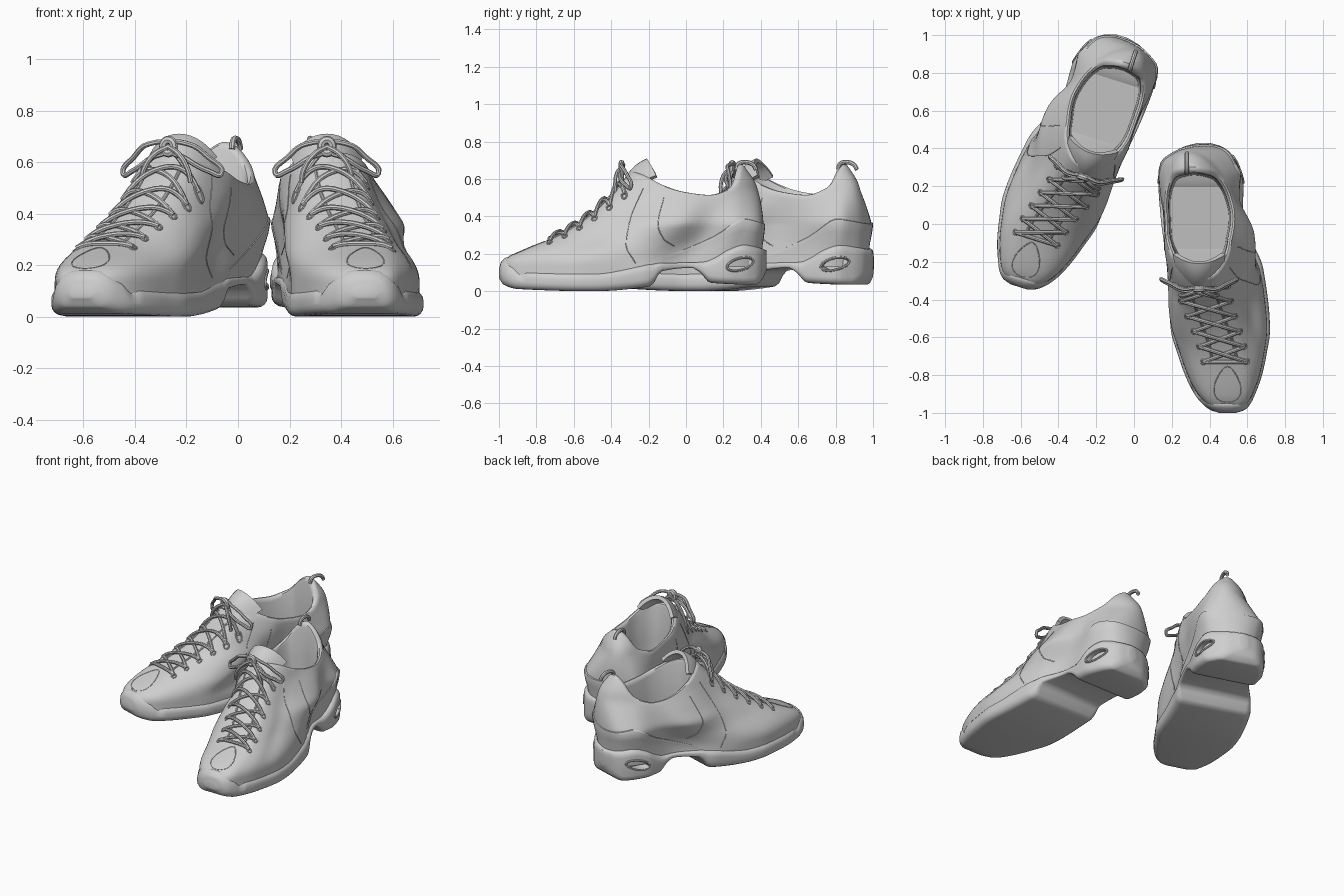
import bpy, bmesh
from math import pi, cos, sin, radians
from mathutils import Vector, Matrix
from mathutils.bvhtree import BVHTree

if "Cube" in bpy.data.objects:
    bpy.data.objects.remove(bpy.data.objects["Cube"])

grey = bpy.data.materials.new("plain grey")
grey.use_nodes = True
grey.diffuse_color = (0.62, 0.62, 0.62, 1)
grey.node_tree.nodes["Principled BSDF"].inputs["Base Color"].default_value = (0.62, 0.62, 0.62, 1)

parts, cutters = [], []


def smooth(table, t):
    """Monotone cubic interpolation through (position, value) pairs."""
    if t <= table[0][0]:
        return table[0][1]
    if t >= table[-1][0]:
        return table[-1][1]
    slopes = [(b[1] - a[1]) / (b[0] - a[0]) for a, b in zip(table, table[1:])]
    k = max(j for j in range(len(slopes)) if table[j][0] <= t)

    def tangent(j):
        if j == 0 or j == len(slopes):
            return slopes[min(j, len(slopes) - 1)]
        p, q = slopes[j - 1], slopes[j]
        return 0 if p * q <= 0 else 2 * p * q / (p + q)
    (x0, y0), (x1, y1) = table[k], table[k + 1]
    h = x1 - x0
    s = (t - x0) / h
    return (y0 + (y1 - y0) * s * s * (3 - 2 * s)
            + h * tangent(k) * s * (1 - s) ** 2 - h * tangent(k + 1) * s * s * (1 - s))


def add_object(name, data):
    obj = bpy.data.objects.new(name, data)
    bpy.context.scene.collection.objects.link(obj)
    parts.append(obj)
    return obj


def loft(name, rings, closed=True):
    """Skin a list of point rings; closed rings get ladder caps at both ends."""
    bm = bmesh.new()
    rows = [[bm.verts.new(p) for p in ring] for ring in rings]
    n = len(rows[0])
    for a, b in zip(rows, rows[1:]):
        for i in range(n if closed else n - 1):
            j = (i + 1) % n
            bm.faces.new((a[i], a[j], b[j], b[i]))
    if closed:
        for row in (rows[0], rows[-1]):
            for i in range(n // 2):
                ids = dict.fromkeys((i, i + 1, n - i - 1, (n - i) % n))
                if len(ids) > 2:
                    bm.faces.new([row[k] for k in ids])
    bmesh.ops.recalc_face_normals(bm, faces=bm.faces)
    tree = BVHTree.FromBMesh(bm)
    mesh = bpy.data.meshes.new(name)
    bm.to_mesh(mesh)
    bm.free()
    return add_object(name, mesh), tree


def tube(name, points, radius, cyclic=False):
    data = bpy.data.curves.new(name, 'CURVE')
    data.dimensions = '3D'
    data.bevel_depth, data.bevel_resolution, data.resolution_u = radius, 2, 5
    data.use_fill_caps = True
    spline = data.splines.new('BEZIER')
    spline.bezier_points.add(len(points) - 1)
    for bp, p in zip(spline.bezier_points, points):
        bp.co = p
    for bp in spline.bezier_points:
        bp.handle_left_type = bp.handle_right_type = 'AUTO'
    spline.use_cyclic_u = cyclic
    return add_object(name, data)


def drop(tree, x, y):
    hit = tree.ray_cast(Vector((x, y, 2)), Vector((0, 0, -1)))[0]
    return hit if hit else Vector((x, y, 0.4))


def seam(name, tree, flat, side=0, radius=0.0025, cyclic=False):
    """Thin ridge projected down (side 0) or inward from +x or -x."""
    points = []
    for a, b in flat:
        if side:
            hit = tree.ray_cast(Vector((0.4 + side * 2, a, b)), Vector((-side, 0, 0)))[0]
        else:
            hit = drop(tree, a, b)
        if hit:
            points.append(hit)
    if len(points) > 2:
        tube(name, points, radius, cyclic)


# Footprint edges and centre line, by y
inner_edge = [(-1, .45), (-.985, .405), (-.955, .365), (-.9, .32), (-.8, .27), (-.7, .235), (-.56, .195),
              (-.24, .175), (.05, .14), (.2, .13), (.3, .145), (.37, .205), (.41, .265), (.43, .34)]
outer_edge = [(-1, .54), (-.985, .585), (-.955, .615), (-.9, .642), (-.8, .678), (-.7, .7), (-.56, .72),
              (-.24, .685), (.05, .575), (.2, .58), (.3, .555), (.37, .515), (.41, .465), (.43, .4)]
centre = [(-1, .5), (-.75, .485), (-.28, .355), (0, .345), (.25, .325), (.43, .28)]
# Upper silhouette, by height
front = [(.08, -.985), (.15, -.98), (.18, -.955), (.21, -.9), (.25, -.8), (.28, -.725),
         (.36, -.58), (.44, -.48), (.54, -.385), (.63, -.3), (.7, -.24)]
back = [(.08, .4), (.24, .405), (.34, .415), (.41, .41), (.57, .375), (.67, .31)]
width = [(.08, .95), (.25, .95), (.35, .97), (.45, .91), (.5, .86), (.58, .76), (.68, .5)]
# Narrowing under the heel counter and at the instep: by height, then where by y
heel_tuck, heel_zone = [(.14, .1), (.24, .08), (.38, 0)], [(-.1, 0), (.25, 1)]
inner_tuck, inner_zone = [(.12, 0), (.4, .27), (.56, .08)], [(-.58, 0), (-.32, 1), (-.1, 0)]
outer_tuck, outer_zone = [(.12, 0), (.28, .11), (.54, .04)], [(-.45, 0), (-.1, 1), (.15, 0)]
# Collar height by fraction of length, lower edge by y
collar = [(0, .63), (.15, .6), (.3, .56), (.5, .52), (.68, .505), (.82, .54), (.93, .625), (1, .668)]
lower = [(-1, .08), (-.3, .1), (-.1, .14), (.43, .14)]
N = 80


def fraction(i):
    return (1 - cos(2 * pi * i / N)) / 2


def skin(z, i):
    """Point on the upper: footprint low down, blending to an oval at the collar."""
    v = fraction(i)
    by = -1 + 1.43 * v
    l, r = smooth(inner_edge, by), smooth(outer_edge, by)
    side = 0 if i % (N // 2) == 0 else (1 if i < N // 2 else -1)
    bx = {0: (l + r) / 2, 1: r, -1: l}[side]
    y = smooth(front, z) * (1 - v) + smooth(back, z) * v
    power = 2.6 if v < .5 else 2.1
    oval = side * .225 * max(0, 1 - abs(2 * v - 1) ** power) ** (1 / power)
    blend = smooth([(.36, 0), (.54, 1)], z)
    offset = (bx - smooth(centre, by)) * (1 - blend) + oval * blend
    offset *= smooth(width, z) * (1 - smooth(heel_zone, y) * smooth(heel_tuck, z))
    tuck, zone = (inner_tuck, inner_zone) if side < 0 else (outer_tuck, outer_zone)
    offset *= 1 - smooth(zone, y) * smooth(tuck, z)
    return Vector((smooth(centre, y) + offset, y, z))


# Upper: outside, padded rim, lining and sloping footbed
rings = []
for k in range(27):
    t = (k / 26) ** 1.25
    ring = []
    for i in range(N):
        v = fraction(i)
        z0 = smooth(lower, -1 + 1.43 * v)
        ring.append(skin(z0 + t * (smooth(collar, v) - z0), i))
    rings.append(ring)
rim = rings[-1]
middle = Vector((.345, .03, 0))
for scale, dz, sink in ((.97, .009, 0), (.92, .01, 0), (.87, 0, 0), (.85, -.02, 0), (.84, 0, .5), (.81, 0, 1)):
    ring = []
    for p in rim:
        q = middle + (p - middle) * scale
        q.z = (p.z + dz) * (1 - sink) + (.19 + .17 * (q.y - .1)) * sink
        ring.append(q)
    rings.append(ring)
upper, upper_tree = loft("upper", rings)

# Sole with domed toe bumper, raised arch and heel block, rounded edges
sole_bottom = [(-1, .07), (-.975, .035), (-.9, .012), (-.5, 0), (-.2, .025), (-.165, .05), (-.14, .105),
               (.03, .125), (.075, .1), (.13, .045), (.37, .035), (.405, .06), (.43, .11)]
sole_top = [(-1, .115), (-.99, .155), (-.955, .182), (-.93, .175), (-.88, .11), (-.5, .1), (-.15, .15),
            (.07, .155), (.15, .18), (.23, .225), (.31, .25), (.43, .22)]
dome = [(-.95, .13), (-.86, .04)]
rings = []
for k in range(101):
    y = -.285 - .715 * cos(pi * k / 100)
    l, r, b, t = (smooth(c, y) for c in (inner_edge, outer_edge, sole_bottom, sole_top))
    e = min(.04, (t - b) * .38)
    rise = max(e, (t - b) * .6) if y < -.86 else e
    spread = min(max(e, smooth(dome, y)), (r - l) * .4) if y < -.86 else e
    turn_in = [pi * j / 8 for j in range(5)]
    half = [(spread * (1 - sin(a)), t - rise * (1 - cos(a))) for a in turn_in]
    half += [(e * (1 - sin(a)), b + e * (1 - cos(a))) for a in reversed(turn_in)]
    section = [(l + d, z) for d, z in half] + [(r - d, z) for d, z in reversed(half)]
    rings.append([Vector((x, y, z)) for x, z in section])
sole, sole_tree = loft("sole", rings)

# Recessed heel windows
bm = bmesh.new()
for x in (.1, .6):
    place = (Matrix.Translation((x, .29, .145)) @ Matrix.Rotation(radians(12), 4, 'X')
             @ Matrix.Diagonal((1, .065, .028, 1)) @ Matrix.Rotation(pi / 2, 4, 'Y'))
    bmesh.ops.create_cone(bm, cap_ends=True, segments=20, radius1=1, radius2=1, depth=.2, matrix=place)
mesh = bpy.data.meshes.new("window_cutter")
bm.to_mesh(mesh)
bm.free()
cutter = bpy.data.objects.new("window_cutter", mesh)
bpy.context.scene.collection.objects.link(cutter)
cutter.hide_render = True
cutters.append(cutter)
cut = sole.modifiers.new("windows", 'BOOLEAN')
cut.object, cut.operation, cut.solver = cutter, 'DIFFERENCE', 'EXACT'
window = [(.29 + .07 * cos(pi * k / 8), .145 + .032 * sin(pi * k / 8) + .015 * cos(pi * k / 8))
          for k in range(16)]

# Wavy heel counter, overhanging at its top edge
wave = [(-.2, .15), (-.1, .19), (.07, .28), (.27, .385), (.36, .375), (.43, .36)]
strip = [i for i in range(N) if -1 + 1.43 * fraction(i) > -.12]
rings = []
for t, out in ((0, 1.01), (.25, 1.01), (.5, 1.012), (.75, 1.016), (.95, 1.022), (1, 1.018), (1.02, .98)):
    ring = []
    for i in strip:
        y = -1 + 1.43 * fraction(i)
        p = skin(.13 + t * (smooth(wave, y) - .13), i)
        ring.append(Vector((middle.x + (p.x - middle.x) * out, middle.y + (p.y - middle.y) * out, p.z)))
    rings.append(ring)
loft("heel_counter", rings, closed=False)

# Tongue, arched across and curling back at the top
rings = []
for k in range(11):
    r = k / 10
    rings.append([Vector((.345 + s * (.1 + .04 * r),
                          -.36 + .1 * r + .05 * r ** 3 + .05 * s * s,
                          .55 + .18 * r - .02 * r ** 4 - .07 * s * s - .02 * r * s ** 4))
                  for s in (j / 6 - 1 for j in range(13))])
tongue, _ = loft("tongue", rings, closed=False)
tongue.modifiers.new("thickness", 'SOLIDIFY').thickness = .025

# Panel seams, side ones given as y by height
quarter = [(.15, -.27), (.25, -.32), (.38, -.3), (.55, -.23)]
ankle = [(.24, -.06), (.28, -.12), (.36, -.15), (.5, -.12)]
for side, label in ((1, "outer"), (-1, "inner")):
    for name, table in (("quarter", quarter), ("ankle", ankle)):
        low, high = table[0][0], table[-1][0]
        heights = [low + (high - low) * j / 14 for j in range(15)]
        seam(label + "_" + name + "_seam", upper_tree, [(smooth(table, z), z) for z in heights], side)
    seam(label + "_window_rim", sole_tree, window, side, .007, True)
teardrop = [(.495 + .068 * (1 - .38 * cos(a)) * sin(a), -.85 + .095 * cos(a))
            for a in (pi * j / 12 for j in range(24))]
seam("toe_panel_seam", upper_tree, teardrop, cyclic=True)
rows = [-.73 + .08 * k for k in range(6)]
for side in (-1, 1):
    seam("throat_edge", upper_tree, [(smooth(centre, y) + side * .065, y) for y in rows], radius=.007)


# Eyelets and crossed laces
def eyelet(k, side):
    return smooth(centre, rows[k]) + side * (.115 + .004 * k), rows[k]


for side in (-1, 1):
    for k in range(6):
        x, y = eyelet(k, side)
        ring = [(x + .012 * cos(a), y + .012 * sin(a)) for a in (0, pi / 2, pi, 3 * pi / 2)]
        tube("eyelet", [drop(upper_tree, *p) for p in ring], .005, True)
        if k < 5:
            start, end = Vector(eyelet(k, side)), Vector(eyelet(k + 1, -side))
            points = []
            for j in range(9):
                p = start.lerp(end, j / 8)
                lift = .004 + (.01 + .006 * side) * sin(pi * j / 8)
                points.append(drop(upper_tree, p.x, p.y) + Vector((0, 0, lift)))
            tube("lace", points, .0105)
first = [drop(upper_tree, *Vector(eyelet(0, -1)).lerp(Vector(eyelet(0, 1)), j / 6)) for j in range(7)]
tube("lace_bar", [p + Vector((0, 0, .006)) for p in first], .0105)

# Bow: knot, two leaf-shaped loops and two loose ends
knot = Vector((.345, -.335, .66))
loop = [(0, 0, 0), (.08, -.01, .01), (.15, .02, -.04), (.2, .04, -.105), (.155, .015, -.095), (.07, -.02, -.045)]
tail = [(0, -.01, 0), (.05, -.035, -.03), (.09, -.045, -.09), (.1, -.04, -.14)]
for side in (-1, 1):
    flip = Vector((side, 1, 1))
    tube("bow_loop", [knot + Vector(p) * flip for p in loop], .0105, True)
    tube("bow_end", [knot + Vector(p) * flip for p in tail], .0105)
    top = drop(upper_tree, *eyelet(5, side)) + Vector((0, 0, .005))
    tube("bow_lead", [top, top.lerp(knot, .5) + Vector((0, -.01, .02)), knot], .0105)
tube("bow_knot", [knot + Vector((.022 * cos(a), -.01, .026 * sin(a))) for a in (0, pi / 2, pi, 3 * pi / 2)],
     .016, True)

# Heel pull loop
tube("heel_pull", [(.28, .27, .65), (.28, .28, .68), (.28, .32, .69), (.28, .36, .675), (.28, .375, .65)], .012)

# Turn each part into a mesh for the left shoe and a mirrored, turned right shoe
bpy.context.view_layer.update()
deps = bpy.context.evaluated_depsgraph_get()
turn = (Matrix.Translation((.163, .472, 0)) @ Matrix.Rotation(radians(-17.5), 4, 'Z')
        @ Matrix.Diagonal((-1, 1, 1, 1)))
for obj in list(parts):
    for label in ("left", "right"):
        mesh = bpy.data.meshes.new_from_object(obj.evaluated_get(deps))
        if label == "right":
            mesh.transform(turn)
            mesh.flip_normals()
        mesh.materials.clear()
        mesh.materials.append(grey)
        mesh.shade_smooth()
        mesh.set_sharp_from_angle(angle=radians(40))
        copy = bpy.data.objects.new(label + "_" + obj.name, mesh)
        bpy.context.scene.collection.objects.link(copy)
for obj in parts + cutters:
    bpy.data.objects.remove(obj)
